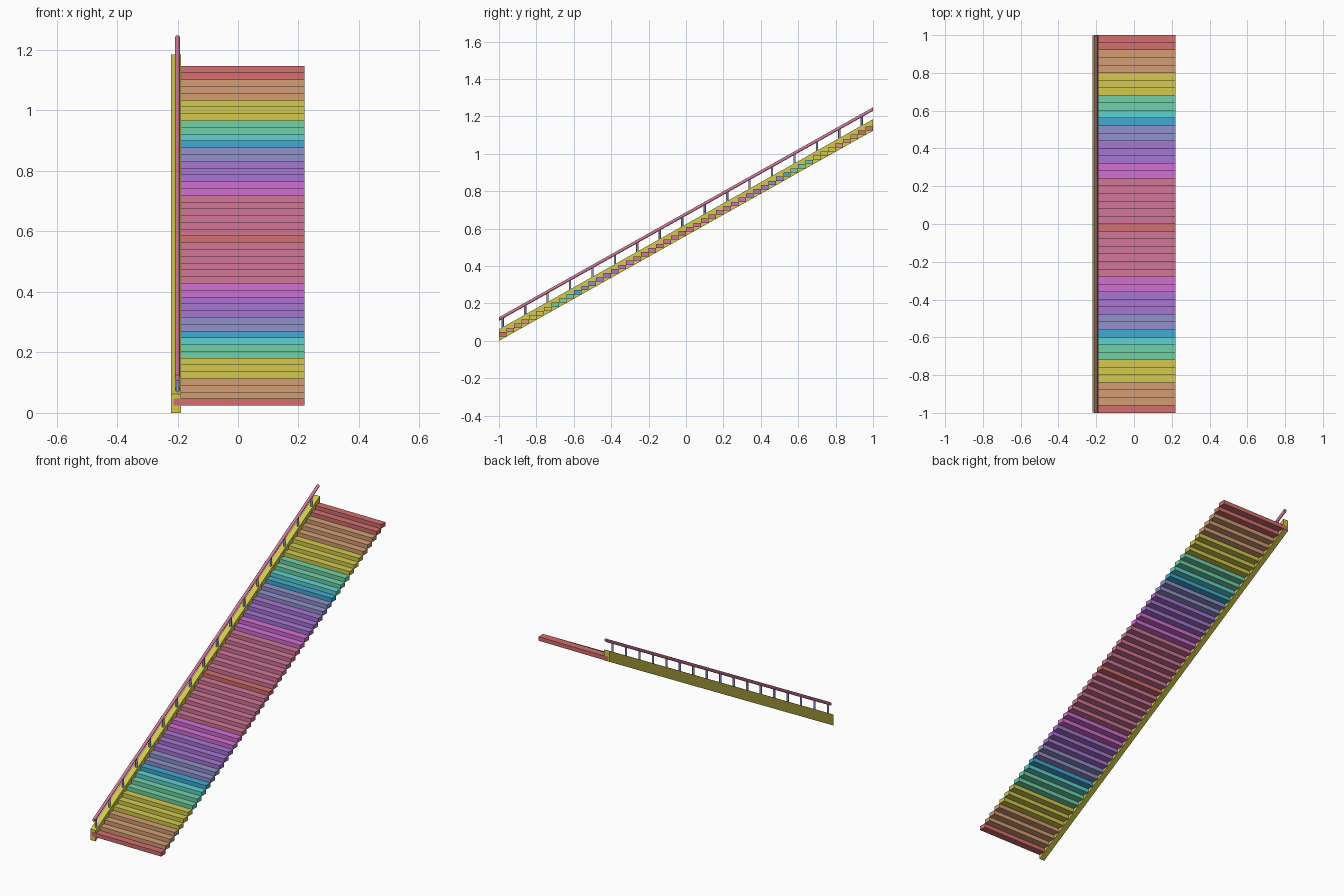
import bpy, bmesh, math

if "Cube" in bpy.data.objects:
    bpy.data.objects.remove(bpy.data.objects["Cube"])

RISE, RUN, COUNT = 0.02245, 0.04, 50
SLOPE = RISE / RUN


def lin(c):
    return c / 12.92 if c <= 0.04045 else ((c + 0.055) / 1.055) ** 2.4


def material(name, r, g, b):
    m = bpy.data.materials.new(name)
    m.diffuse_color = (lin(r / 255), lin(g / 255), lin(b / 255), 1)
    m.use_nodes = True
    m.node_tree.nodes["Principled BSDF"].inputs["Base Color"].default_value = m.diffuse_color
    return m


MATS = {
    "red": material("red", 212, 110, 110),
    "orange": material("orange", 212, 158, 117),
    "yellow": material("yellow", 210, 202, 78),
    "green": material("green", 112, 210, 168),
    "teal": material("teal", 94, 210, 206),
    "blue": material("blue", 66, 170, 212),
    "periwinkle": material("periwinkle", 146, 146, 205),
    "purple": material("purple", 168, 118, 212),
    "magenta": material("magenta", 211, 112, 211),
    "pink": material("pink", 210, 118, 152),
}


def finish(name, bm, colour, smooth=False):
    bmesh.ops.recalc_face_normals(bm, faces=bm.faces)
    me = bpy.data.meshes.new(name)
    bm.to_mesh(me)
    bm.free()
    me.materials.append(MATS[colour])
    ob = bpy.data.objects.new(name, me)
    bpy.context.collection.objects.link(ob)
    if smooth:
        bpy.context.view_layer.objects.active = ob
        ob.select_set(True)
        bpy.ops.object.shade_smooth_by_angle(angle=math.radians(40))
        ob.select_set(False)
    return ob


def extrude_profile(name, profile, axis_vec, colour, smooth=False):
    """Close a planar profile and extrude it along a vector."""
    bm = bmesh.new()
    face = bm.faces.new([bm.verts.new(p) for p in profile])
    geo = bmesh.ops.extrude_face_region(bm, geom=[face])["geom"]
    bmesh.ops.translate(bm, vec=axis_vec,
                        verts=[v for v in geo if isinstance(v, bmesh.types.BMVert)])
    # the starting face stays as the near cap
    return finish(name, bm, colour, smooth)


def circle(n):
    return [(math.cos(2 * math.pi * i / n), math.sin(2 * math.pi * i / n)) for i in range(n)]


# treads: colour runs from bottom to top
first = [("red", 1), ("orange", 3), ("yellow", 3), ("green", 2), ("teal", 1), ("blue", 1),
         ("periwinkle", 2), ("purple", 3), ("magenta", 2), ("pink", 6), ("red", 1)]
second = [("pink", 6), ("magenta", 2), ("purple", 3), ("periwinkle", 2), ("blue", 1),
          ("teal", 1), ("green", 2), ("yellow", 3), ("orange", 3), ("red", 2)]
colours = [c for c, n in first + second for _ in range(n)]
for k, c in enumerate(colours):
    y, top = -1 + k * RUN, 0.047 + k * RISE
    bot = top - 0.0228
    extrude_profile(f"tread_{k + 1:02d}",
                    [(-0.213, y, bot), (-0.213, y + RUN, bot),
                     (-0.213, y + RUN, top), (-0.213, y, top)],
                    (0.433, 0, 0), c)

# side stringer with plumb-cut ends
e = 0.999
extrude_profile("stringer",
                [(-0.221, -e, 0), (-0.221, e, 2 * SLOPE),
                 (-0.221, e, 2 * SLOPE + 0.062), (-0.221, -e, 0.062)],
                (0.032, 0, 0), "yellow")

# round handrail, plumb-cut ends
extrude_profile("handrail",
                [(-0.2 + 0.0085 * a, -1, 0.1165 + 0.0095 * b) for a, b in circle(20)],
                (0, 2, 2 * SLOPE), "pink", True)

# balusters on every third tread
for i in range(17):
    y = -0.98 + i * 3 * RUN
    z0 = 0.040 + i * 3 * RISE
    z1 = 0.1165 + SLOPE * (y + 1)
    extrude_profile(f"baluster_{i + 1:02d}",
                    [(-0.2 + 0.006 * a, y + 0.006 * b, z0) for a, b in circle(16)],
                    (0, 0, z1 - z0), "periwinkle", True)
